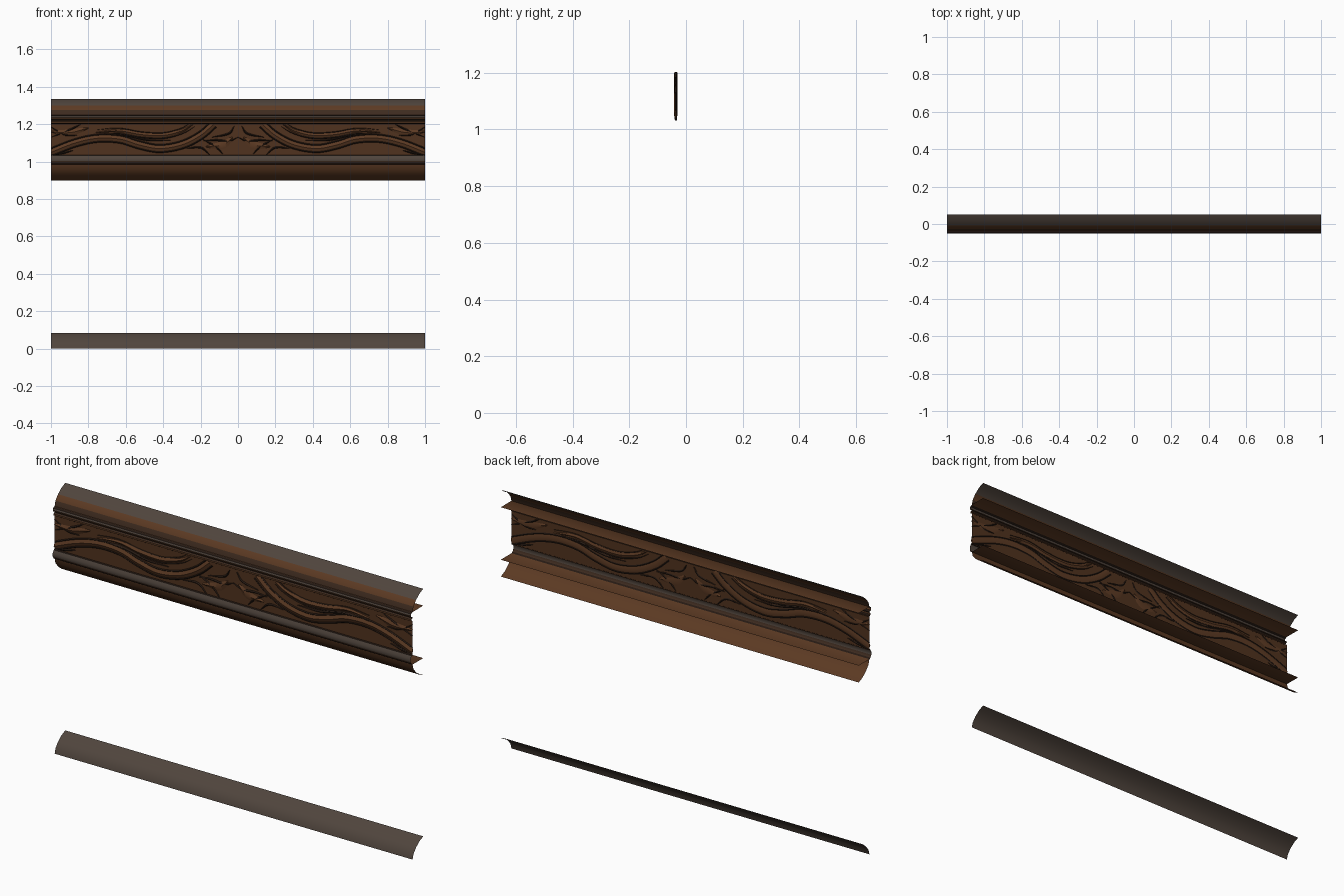
import bpy
import math
from mathutils import Vector

cube = bpy.data.objects.get("Cube")
if cube:
    bpy.data.objects.remove(cube)


def material(name, srgb):
    m = bpy.data.materials.new(name)
    rgba = [((c / 255 + 0.055) / 1.055) ** 2.4 for c in srgb] + [1]
    m.diffuse_color = rgba
    m.use_nodes = True
    m.node_tree.nodes["Principled BSDF"].inputs["Base Color"].default_value = rgba
    return m


GREY = material("weathered grey brown", (80, 69, 61))
BROWN = material("warm brown", (92, 58, 35))
WOOD = material("panel brown", (80, 50, 30))
DEEP = material("deep brown", (62, 43, 31))
DARK = material("groove dark", (38, 26, 19))


def make(name, verts, faces, mats, indices=None, smooth=True):
    me = bpy.data.meshes.new(name)
    me.from_pydata(verts, [], faces)
    for m in mats:
        me.materials.append(m)
    for i, p in enumerate(me.polygons):
        p.material_index = indices[i] if indices else 0
    ob = bpy.data.objects.new(name, me)
    bpy.context.collection.objects.link(ob)
    if smooth:
        bpy.ops.object.select_all(action="DESELECT")
        ob.select_set(True)
        bpy.context.view_layer.objects.active = ob
        bpy.ops.object.shade_smooth_by_angle(angle=math.radians(35))
    return ob


def moulding(name, profile, colours):
    """Sheet swept along x from (y, z) points, one colour per segment."""
    verts = [(x, y, z) for y, z in profile for x in (-1, 1)]
    faces = [(2 * i, 2 * i + 2, 2 * i + 3, 2 * i + 1) for i in range(len(profile) - 1)]
    mats = list(dict.fromkeys(colours))
    make(name, verts, faces, mats, [mats.index(c) for c in colours])


# Convex quarter round shared by the cornice, the base and the loose strip
QUARTER = [(0.05, 0.085), (0.02, 0.072), (-0.008, 0.05), (-0.028, 0.025), (-0.035, 0)]


def lifted(z, flip=1):
    return [(y, z + flip * h) for y, h in QUARTER]


moulding("loose_strip", lifted(0), [GREY] * 4)
moulding("cornice_cove", lifted(1.25), [GREY, GREY, BROWN, DEEP])
moulding("base_cove", lifted(0.985, -1), [BROWN] * 4)

# Beads above and below the carved panel
moulding("upper_bead",
         [(0.05, 1.25), (-0.038, 1.25), (-0.047, 1.244), (-0.05, 1.236), (-0.047, 1.228),
          (-0.036, 1.224), (-0.036, 1.219), (-0.045, 1.215), (-0.045, 1.207), (-0.033, 1.2)],
         [BROWN, DARK, GREY, BROWN, DARK, DARK, DEEP, BROWN, DARK])
moulding("lower_bead",
         [(-0.033, 1.035), (-0.043, 1.032), (-0.05, 1.018), (-0.05, 1.002),
          (-0.044, 0.99), (-0.036, 0.985), (0.05, 0.985)],
         [DARK, GREY, GREY, DEEP, DARK, BROWN])

# Carved panel backing
PANEL_Y = -0.035
make("carved_panel",
     [(x, PANEL_Y, z) for x, z in ((-1, 1.03), (1, 1.03), (1, 1.205), (-1, 1.205))],
     [(0, 1, 2, 3)], [WOOD], smooth=False)


def smooth_path(points, steps=7):
    """Catmull-Rom curve through the control points."""
    p = [Vector(q) for q in points]
    p = [2 * p[0] - p[1]] + p + [2 * p[-1] - p[-2]]
    out = []
    for a, b, c, d in zip(p, p[1:], p[2:], p[3:]):
        for k in range(steps):
            t = k / steps
            out.append(0.5 * (2 * b + (c - a) * t + (2 * a - 5 * b + 4 * c - d) * t ** 2
                              + (3 * b - a - 3 * c + d) * t ** 3))
    return out + [p[-2]]


def ribbon(name, points, width, height, mat, taper=True, shift=0):
    """Raised carved ridge with a diamond section, on both halves of the panel."""
    path = smooth_path(points)
    n = len(path)
    for side, sign in (("left", 1), ("right", -1)):
        verts = []
        for i, c in enumerate(path):
            d = (path[min(i + 1, n - 1)] - path[max(i - 1, 0)]).normalized()
            normal = Vector((-d.y, d.x))
            w = width / 2
            if taper:
                w *= 0.15 + 0.85 * math.sin(math.pi * i / (n - 1))
            c = c + normal * shift
            for q, y in ((c + normal * w, 0), (c, -height), (c - normal * w, 0), (c, height * 0.6)):
                x = max(-1, min(1, q.x))
                verts.append((sign * x, PANEL_Y + y, max(1.032, min(1.203, q.y))))
        faces = [(4 * i + k, 4 * i + (k + 1) % 4, 4 * i + 4 + (k + 1) % 4, 4 * i + 4 + k)
                 for i in range(n - 1) for k in range(4)]
        make(side + "_" + name, verts, faces, [mat])


# Main flowing vine with dark undercut edges
VINE = [(0.13, 1.2), (0.2, 1.14), (0.3, 1.09), (0.42, 1.07), (0.53, 1.09),
        (0.63, 1.12), (0.75, 1.125), (0.87, 1.1), (1, 1.05)]
ribbon("vine", VINE, 0.036, 0.008, BROWN, taper=False)
for edge in (-1, 1):
    ribbon("vine_edge_" + ("low" if edge < 0 else "high"), VINE, 0.009, 0.004, DARK,
           taper=False, shift=edge * 0.019)

# Second vine crossing behind, and its grooves
BRANCH = [(0.24, 1.2), (0.3, 1.165), (0.4, 1.14), (0.52, 1.145), (0.64, 1.165), (0.76, 1.155)]
ribbon("branch", BRANCH, 0.026, 0.007, BROWN)
ribbon("branch_groove", BRANCH, 0.007, 0.004, DARK, shift=-0.015)
ribbon("branch_top_groove", BRANCH, 0.005, 0.004, DARK, shift=0.014)

# Fine leaf strokes
STROKES = [
    [(0.36, 1.115), (0.48, 1.115), (0.6, 1.14), (0.72, 1.15)],
    [(0.84, 1.2), (0.9, 1.17), (1, 1.13)],
    [(0.86, 1.14), (0.93, 1.145), (1, 1.185)],
    [(0.88, 1.06), (0.94, 1.045), (1, 1.035)],
    [(0.08, 1.04), (0.12, 1.08), (0.19, 1.12)],
    [(0.19, 1.11), (0.12, 1.115), (0.05, 1.11), (0, 1.13)],
    [(0.15, 1.035), (0.2, 1.075), (0.28, 1.07)],
    [(0.02, 1.19), (0.05, 1.15), (0.14, 1.13)],
]
for i, stroke in enumerate(STROKES):
    ribbon("leaf_stroke_%d" % (i + 1), stroke, 0.011, 0.005, DARK)

# Broad low leaves at the centre and ends
ribbon("centre_leaf", [(0.03, 1.13), (0.08, 1.09), (0.17, 1.08)], 0.04, 0.006, BROWN)
ribbon("end_leaf", [(0.8, 1.18), (0.9, 1.155), (1, 1.16)], 0.035, 0.006, BROWN)
